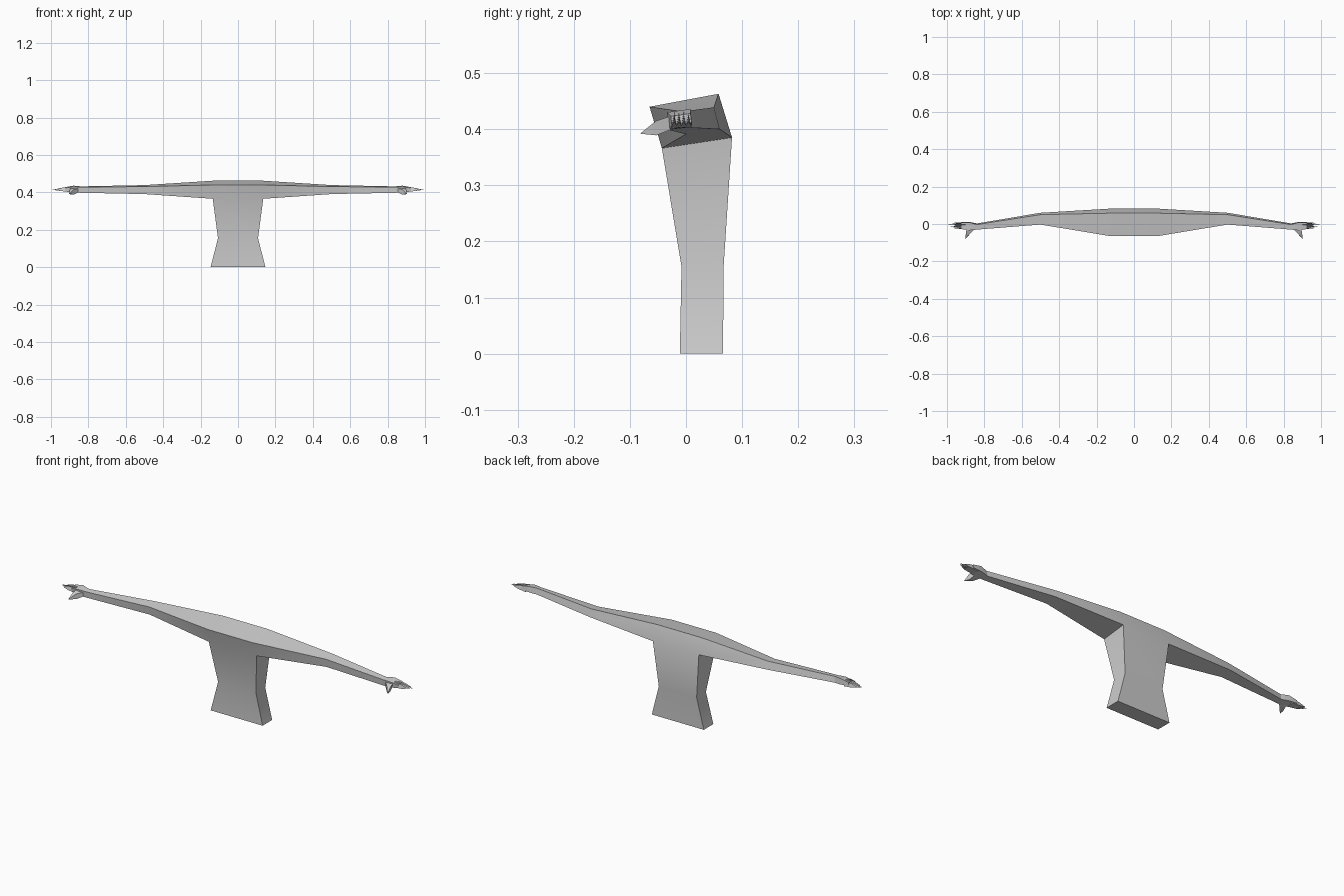
import bpy, bmesh
from mathutils import Vector

if "Cube" in bpy.data.objects:
    bpy.data.objects.remove(bpy.data.objects["Cube"])


def finish(name, bm):
    bmesh.ops.recalc_face_normals(bm, faces=bm.faces)
    me = bpy.data.meshes.new(name)
    bm.to_mesh(me)
    bm.free()
    ob = bpy.data.objects.new(name, me)
    bpy.context.collection.objects.link(ob)
    bpy.context.view_layer.objects.active = ob
    ob.select_set(True)
    bpy.ops.object.shade_smooth_by_angle(angle=0.5)
    ob.select_set(False)
    return ob


def bridge(bm, a, b, skip=None):
    n = len(a)
    for i in range(n):
        if i != skip:
            bm.faces.new((a[i], a[(i + 1) % n], b[(i + 1) % n], b[i]))


def ring(bm, pts):
    return [bm.verts.new(p) for p in pts]


# Arm sections (x, y, z): top front, top back, bottom back, bottom front
shoulder = [(.125, -.065, .44), (.125, .058, .463), (.13, .082, .385), (.135, -.043, .366)]
elbow = [(.5, -.003, .431), (.5, .05, .439), (.5, .06, .400), (.5, 0, .391)]
wrist = [(.84, -.03, .428), (.84, -.003, .432), (.84, .003, .403), (.84, -.028, .398)]


def flip(sec):
    return [(-x, y, z) for x, y, z in sec]


# Torso and both arms as one skin
bm = bmesh.new()
rings = [ring(bm, s) for s in (flip(wrist), flip(elbow), flip(shoulder), shoulder, elbow, wrist)]
for i in range(5):
    bridge(bm, rings[i], rings[i + 1], skip=2 if i == 2 else None)
L, R = rings[2], rings[3]
prev = [L[3], R[3], R[2], L[2]]
for z, hw, y0, y1 in ((.155, .107, -.008, .067), (0, .147, -.011, .066)):
    cur = ring(bm, [(-hw, y0, z), (hw, y0, z), (hw, y1, z), (-hw, y1, z)])
    bridge(bm, prev, cur)
    prev = cur
bm.faces.new(prev)
finish("torso_and_arms", bm)

# Palm
bm = bmesh.new()
palm = [ring(bm, s) for s in (
    wrist,
    [(.88, -.034, .430), (.88, .008, .436), (.88, .011, .407), (.88, -.03, .399)],
    [(.925, -.027, .423), (.925, .008, .428), (.925, .01, .411), (.925, -.025, .405)])]
bridge(bm, palm[0], palm[1])
bridge(bm, palm[1], palm[2])
bm.faces.new(palm[2])


def spike(base, mid, tip):
    a, b = ring(bm, base), ring(bm, mid)
    t = bm.verts.new(tip)
    bm.faces.new(a)
    bridge(bm, a, b)
    for i in range(len(b)):
        bm.faces.new((b[i], b[(i + 1) % len(b)], t))


# Four three-sided fingers
for i, tip in enumerate((.972, .985, .992, .975)):
    y = -.021 + i * .0085

    def tri(x, w, lo, hi):
        return [(x, y - w, lo), (x, y + w, lo), (x, y, hi)]
    spike(tri(.90, .006, .403, .431), tri(.945, .004, .407, .424), (tip, y, .414))

# Thumb
spike([(.85, -.025, .402), (.89, -.025, .400), (.895, -.025, .424), (.85, -.025, .422)],
      [(.877, -.053, .389), (.897, -.053, .389), (.899, -.053, .415), (.879, -.053, .415)],
      (.903, -.082, .392))
hand = finish("hands", bm)
mod = hand.modifiers.new("mirror", 'MIRROR')
mod.use_mirror_merge = False
